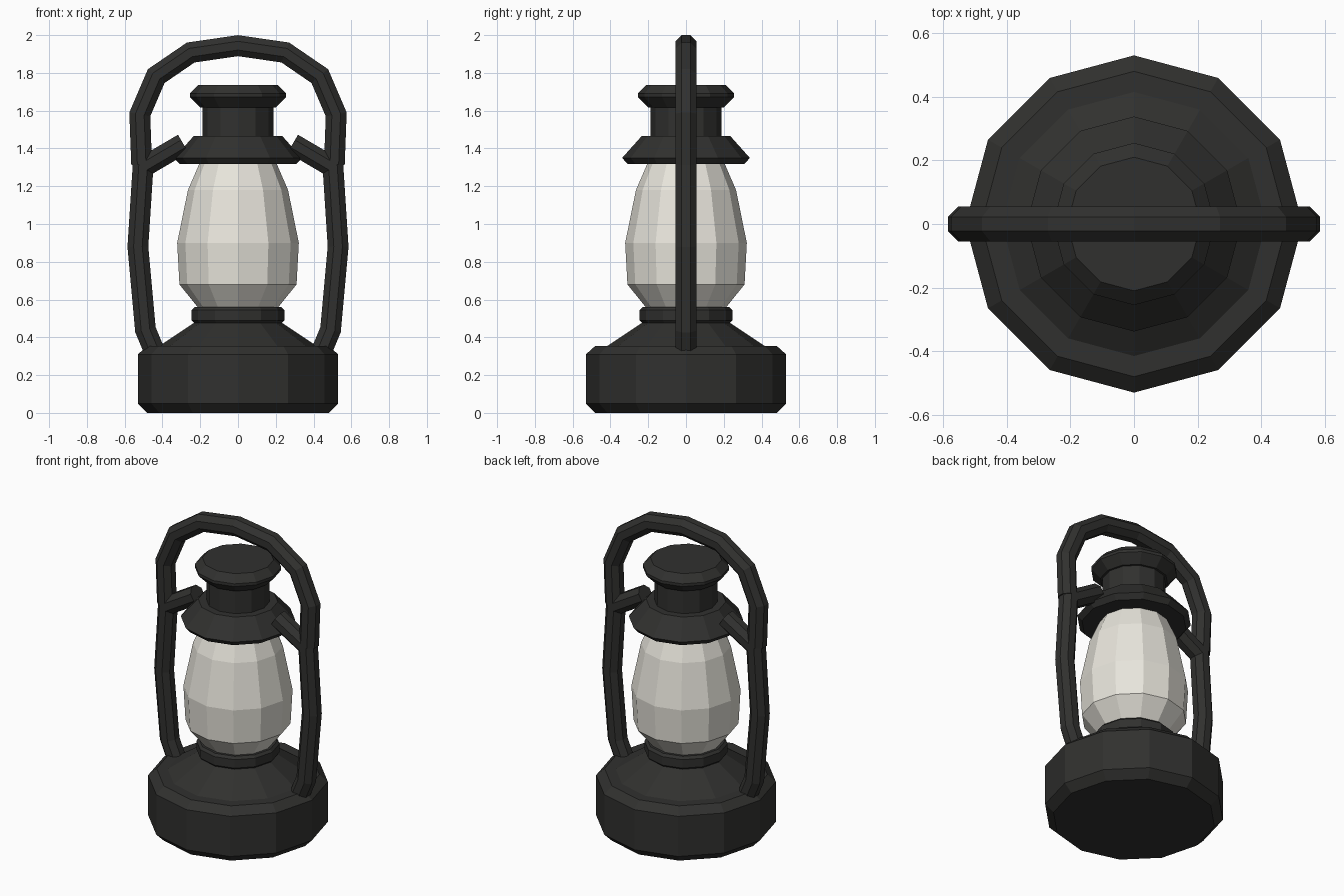
import bpy, bmesh, math
from mathutils import Vector

if "Cube" in bpy.data.objects:
    bpy.data.objects.remove(bpy.data.objects["Cube"])


def material(name, rgb):
    m = bpy.data.materials.new(name)
    m.diffuse_color = (*rgb, 1)
    m.use_nodes = True
    m.node_tree.nodes["Principled BSDF"].inputs["Base Color"].default_value = m.diffuse_color
    return m


METAL = material("dark_metal", (0.03, 0.03, 0.028))
GLASS = material("frosted_glass", (0.80, 0.78, 0.71))


def skin(name, rings, mat):
    """Join equal-sized rings of points into a capped, flat-shaded solid."""
    bm = bmesh.new()
    loops = [[bm.verts.new(p) for p in ring] for ring in rings]
    n = len(loops[0])
    for a, b in zip(loops, loops[1:]):
        for i in range(n):
            j = (i + 1) % n
            bm.faces.new((a[i], a[j], b[j], b[i]))
    bm.faces.new(loops[0][::-1])
    bm.faces.new(loops[-1])
    bmesh.ops.recalc_face_normals(bm, faces=bm.faces)
    me = bpy.data.meshes.new(name)
    bm.to_mesh(me)
    bm.free()
    me.materials.append(mat)
    ob = bpy.data.objects.new(name, me)
    bpy.context.collection.objects.link(ob)
    return ob


def lathe(name, profile, mat=METAL, sides=12):
    """Turn an (r, z) profile around the z axis."""
    step = math.tau / sides
    return skin(name, [[(r * math.cos(i * step), r * math.sin(i * step), z)
                        for i in range(sides)] for r, z in profile], mat)


def tube(name, path, half_width=0.055, sides=8):
    """Sweep an octagon along an (x, z) path with mitred corners."""
    pts = [Vector(p) for p in path]
    dirs = [(b - a).normalized() for a, b in zip(pts, pts[1:])]
    r = half_width / math.cos(math.pi / sides)
    rings = []
    for k, p in enumerate(pts):
        d0, d1 = dirs[max(k - 1, 0)], dirs[min(k, len(dirs) - 1)]
        t = (d0 + d1).normalized()
        side = Vector((-t.y, t.x)) / t.dot(d1)
        ring = []
        for i in range(sides):
            a = (i + 0.5) * math.tau / sides
            q = p + side * (r * math.cos(a))
            ring.append((q.x, r * math.sin(a), q.y))
        rings.append(ring)
    return skin(name, rings, METAL)


# Fuel tank base and burner collar
lathe("base", [(0.48, 0), (0.53, 0.05), (0.53, 0.31), (0.48, 0.355),
               (0.415, 0.355), (0.22, 0.485)])
lathe("burner_collar", [(0.23, 0.475), (0.245, 0.49), (0.245, 0.545), (0.23, 0.56)])

# Glass globe
lathe("glass_globe", [(0.205, 0.55), (0.31, 0.68), (0.322, 0.90),
                      (0.265, 1.18), (0.20, 1.33)], GLASS)

# Hood, chimney and top cap
lathe("hood", [(0.31, 1.318), (0.338, 1.35), (0.235, 1.465)])
lathe("chimney", [(0.187, 1.45), (0.187, 1.63)])
lathe("top_cap", [(0.20, 1.617), (0.255, 1.672), (0.255, 1.69), (0.21, 1.735)])

# Side posts, bending inward at the top to carry the hood
post = [(0.44, 0.32), (0.49, 0.44), (0.53, 0.88), (0.503, 1.30), (0.29, 1.425)]
for label, s in (("right", 1), ("left", -1)):
    tube(f"side_post_{label}", [(s * x, z) for x, z in post])

# Carrying handle
half = [(0.51, 1.315), (0.52, 1.58), (0.433, 1.783), (0.25, 1.908)]
tube("handle", half + [(0, 1.944)] + [(-x, z) for x, z in reversed(half)])
